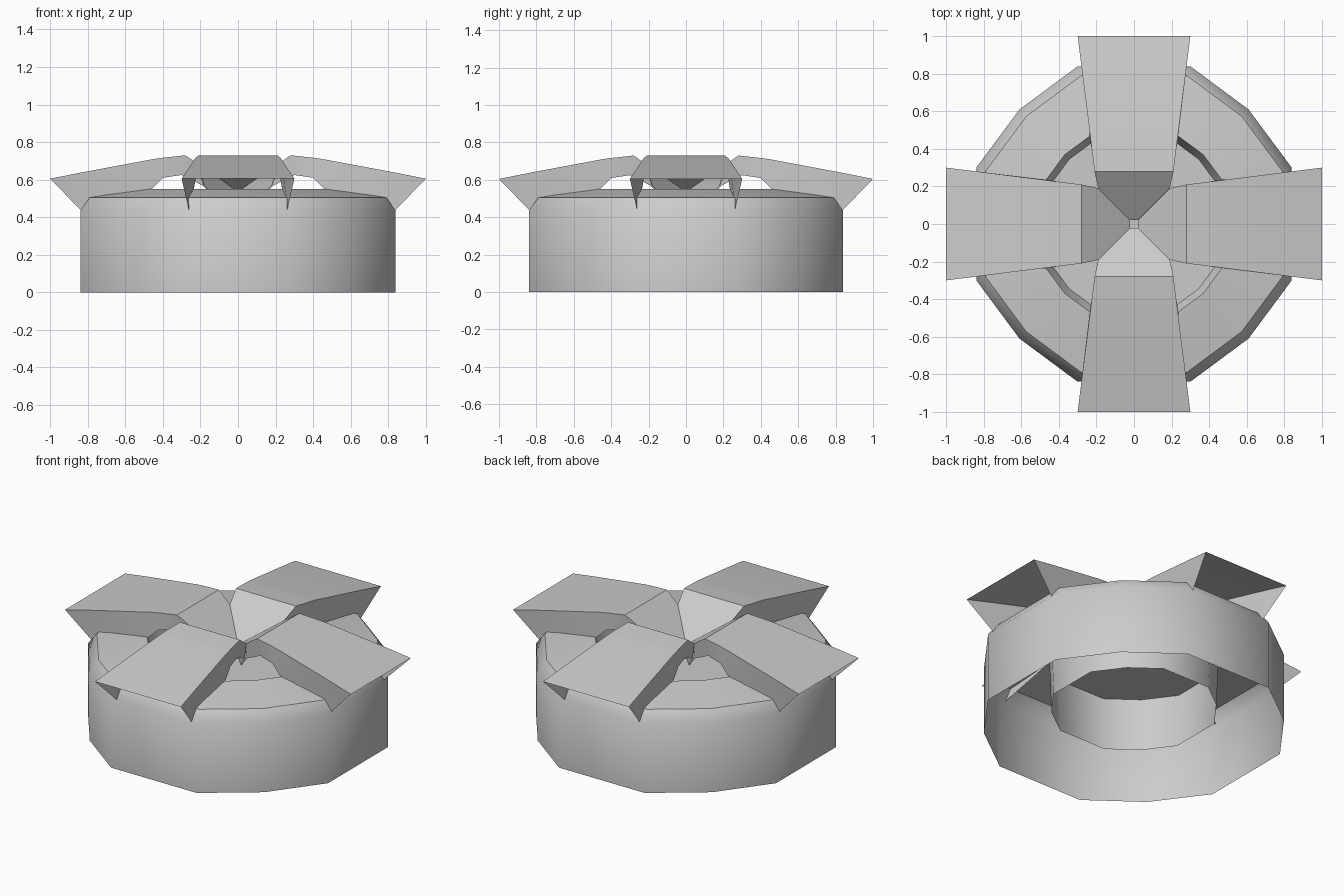
import bpy, bmesh, math

if "Cube" in bpy.data.objects:
    bpy.data.objects.remove(bpy.data.objects["Cube"])

grey = bpy.data.materials.new("light_grey")
grey.diffuse_color = (0.6, 0.6, 0.6, 1)
grey.use_nodes = True
grey.node_tree.nodes["Principled BSDF"].inputs["Base Color"].default_value = grey.diffuse_color


def finish(name, bm, angle):
    me = bpy.data.meshes.new(name)
    bm.to_mesh(me)
    bm.free()
    me.materials.append(grey)
    ob = bpy.data.objects.new(name, me)
    bpy.context.collection.objects.link(ob)
    bpy.ops.object.select_all(action='DESELECT')
    ob.select_set(True)
    bpy.context.view_layer.objects.active = ob
    bpy.ops.object.shade_smooth_by_angle(angle=math.radians(angle))
    return ob


# Twelve-sided outline shared by the rim and the hub
quarter = [(0.84, -0.30), (0.84, 0.30), (0.61, 0.61)]
outline = []
for k in range(4):
    c, s = [(1, 0), (0, 1), (-1, 0), (0, -1)][k]
    outline += [(x * c - y * s, x * s + y * c) for x, y in quarter]


def loft(name, rings, cap=False):
    """Join scaled copies of the outline given as (scale, z)."""
    bm = bmesh.new()
    loops = [[bm.verts.new((x * f, y * f, z)) for x, y in outline] for f, z in rings]
    n = len(outline)
    for a, b in zip(loops, loops[1:]):
        for i in range(n):
            j = (i + 1) % n
            bm.faces.new((a[i], a[j], b[j], b[i]))
    if cap:
        bm.faces.new(loops[-1])
    return finish(name, bm, 38)


# Outer wall, bevel and sloping top, open below
loft("outer_ring", [(1, 0), (1, 0.435), (0.94, 0.505), (0.605, 0.55), (0.565, 0.46)])
# Inner tube closed at its top by a disc
loft("inner_tube", [(0.55, 0.12), (0.565, 0.46)], cap=True)

# Arm stations: radius, top height, top half width, bottom radius, height, half width
stations = [
    (1.00, 0.605, 0.300, 1.00, 0.605, 0.300),
    (0.84, 0.637, 0.280, 0.84, 0.440, 0.262),
    (0.45, 0.710, 0.231, 0.46, 0.550, 0.235),
    (0.40, 0.717, 0.225, 0.40, 0.610, 0.225),
    (0.28, 0.730, 0.210, 0.30, 0.625, 0.205),
    (0.19, 0.668, 0.190, 0.19, 0.570, 0.180),
    (0.02, 0.550, 0.020, 0.02, 0.400, 0.020),
]

# Four hollow arms: a top plate with two side walls
for k, side in enumerate(("right", "back", "left", "front")):
    bm = bmesh.new()
    rows = []
    for i, (r, z, w, br, bz, bw) in enumerate(stations):
        tl, tr = bm.verts.new((r, w, z)), bm.verts.new((r, -w, z))
        bl = tl if i == 0 else bm.verts.new((br, bw, bz))
        brt = tr if i == 0 else bm.verts.new((br, -bw, bz))
        rows.append((bl, tl, tr, brt))
    for a, b in zip(rows, rows[1:]):
        for i in range(3):
            corners = list(dict.fromkeys((a[i], b[i], b[i + 1], a[i + 1])))
            bm.faces.new(corners)
    bm.faces.new(rows[-1])  # narrow upright end at the centre
    bmesh.ops.recalc_face_normals(bm, faces=bm.faces)
    if sum(f.normal.z * f.calc_area() for f in bm.faces) < 0:
        bmesh.ops.reverse_faces(bm, faces=bm.faces)
    ob = finish(side + "_arm", bm, 25)
    ob.rotation_euler.z = k * math.pi / 2
